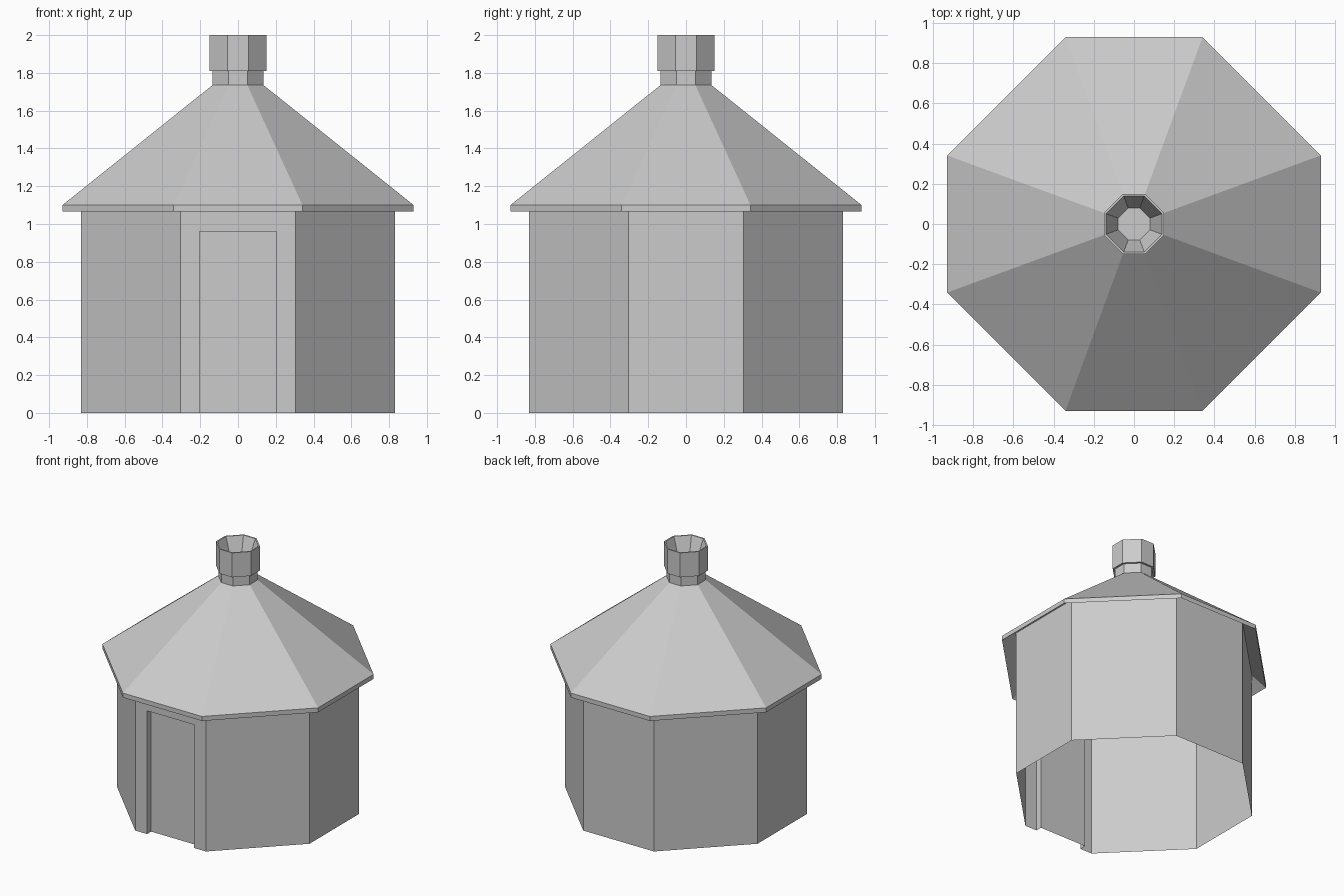
import bpy

if "Cube" in bpy.data.objects:
    bpy.data.objects.remove(bpy.data.objects["Cube"])

RATIO = 0.367  # half side length of the octagon / its apothem


def ring(a, z):
    h = a * RATIO
    return [(-h, -a, z), (h, -a, z), (a, -h, z), (a, h, z),
            (h, a, z), (-h, a, z), (-a, h, z), (-a, -h, z)]


def make(name, verts, faces):
    mesh = bpy.data.meshes.new(name)
    mesh.from_pydata(verts, [], faces)
    mesh.update()
    obj = bpy.data.objects.new(name, mesh)
    bpy.context.collection.objects.link(obj)
    return obj


def octagon_shell(name, profile, cap=False, skip=()):
    """Stack octagon rings from (apothem, z) points; face 0 is the front."""
    verts = [v for a, z in profile for v in ring(a, z)]
    faces = []
    for k in range(len(profile) - 1):
        for i in range(8):
            if i in skip:
                continue
            j = (i + 1) % 8
            faces.append((k * 8 + i, k * 8 + j, k * 8 + 8 + j, k * 8 + 8 + i))
    if cap:
        faces.append(tuple(range(len(verts) - 8, len(verts))))
    return make(name, verts, faces)


WALL, WALL_TOP = 0.83, 1.145

# Walls: seven plain sides, open underneath
octagon_shell("walls", [(WALL, 0), (WALL, WALL_TOP)], skip=(0,))

# Front wall with doorway, and the recessed door behind it
w, dw, dh, depth = WALL * RATIO, 0.203, 0.96, 0.05
y0, y1 = -WALL, -WALL + depth
make("front_wall",
     [(-w, y0, 0), (-dw, y0, 0), (-dw, y0, dh), (-w, y0, dh),
      (dw, y0, 0), (w, y0, 0), (w, y0, dh), (dw, y0, dh),
      (w, y0, WALL_TOP), (-w, y0, WALL_TOP)],
     [(0, 1, 2, 3), (4, 5, 6, 7), (3, 2, 7, 6, 8, 9)])
make("recessed_door",
     [(x, y, z) for y in (y0, y1)
      for x, z in ((-dw, 0), (-dw, dh), (dw, dh), (dw, 0))],
     [(0, 4, 5, 1), (1, 5, 6, 2), (2, 6, 7, 3), (4, 7, 6, 5)])

# Roof: sloped eave underside, thin rim, slope up to the chimney
octagon_shell("roof", [(WALL, WALL_TOP), (0.93, 1.065), (0.93, 1.1), (0.135, 1.735)])

# Chimney: neck, wider collar, funnel-shaped opening
octagon_shell("chimney", [(0.135, 1.735), (0.135, 1.81), (0.15, 1.81), (0.15, 2.0),
                          (0.14, 2.0), (0.08, 1.83)], cap=True)
